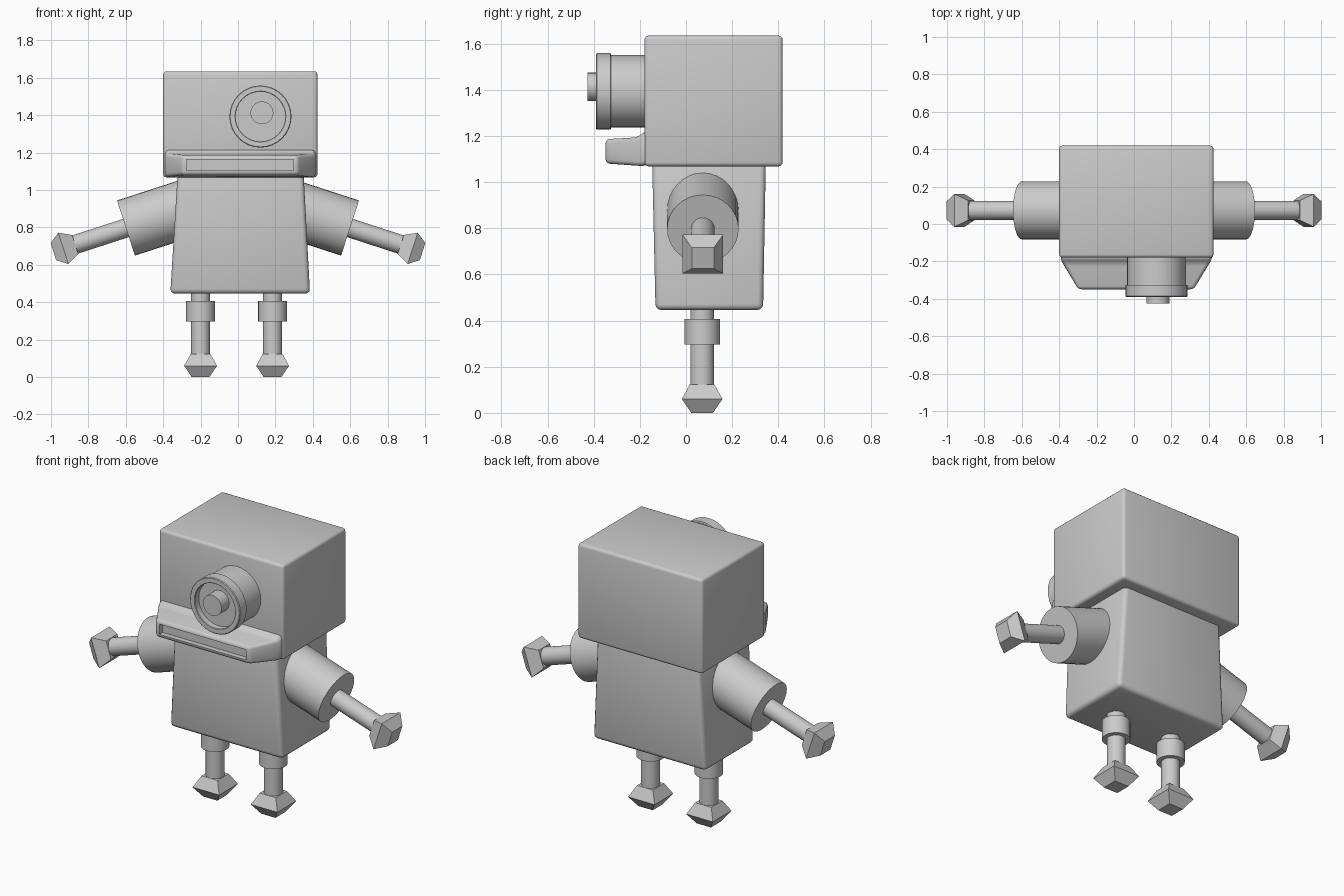
import bpy, bmesh
from math import sin, cos, pi, radians
from mathutils import Matrix

if "Cube" in bpy.data.objects:
    bpy.data.objects.remove(bpy.data.objects["Cube"])


def rect(x0, x1, y0, y1):
    return [(x0, y0), (x1, y0), (x1, y1), (x0, y1)]


def square(h):
    return rect(-h, h, -h, h)


def circle(r, n=32, cx=0, cy=0):
    return [(cx + r * cos(2 * pi * i / n), cy + r * sin(2 * pi * i / n)) for i in range(n)]


def loft(name, rings, matrix=Matrix(), bevel=0, slot=None, smooth=True):
    """Skin (height, outline) rings along local z, capping both ends."""
    bm = bmesh.new()
    loops = [[bm.verts.new((x, y, h)) for x, y in pts] for h, pts in rings]
    n = len(loops[0])
    for a, b in zip(loops, loops[1:]):
        for i in range(n):
            bm.faces.new((a[i], a[(i + 1) % n], b[(i + 1) % n], b[i]))
    bm.faces.new(loops[0][::-1])
    bm.faces.new(loops[-1])
    bmesh.ops.recalc_face_normals(bm, faces=bm.faces)
    if bevel:
        edges = [e for e in bm.edges if e.calc_face_angle() > 0.35]
        bmesh.ops.bevel(bm, geom=edges, offset=bevel, segments=3, profile=0.5, affect='EDGES')
    if slot:
        front = max((f for f in bm.faces if f.normal.z > 0.99), key=lambda f: f.calc_area())
        bmesh.ops.inset_individual(bm, faces=[front], thickness=slot[0])
        bmesh.ops.inset_individual(bm, faces=[front], thickness=0.0005, depth=-slot[1])
    mesh = bpy.data.meshes.new(name)
    bm.to_mesh(mesh)
    bm.free()
    ob = bpy.data.objects.new(name, mesh)
    bpy.context.collection.objects.link(ob)
    ob.matrix_world = matrix
    if smooth:
        bpy.ops.object.select_all(action='DESELECT')
        ob.select_set(True)
        bpy.context.view_layer.objects.active = ob
        bpy.ops.object.shade_smooth_by_angle(angle=radians(35))
    return ob


FORWARD = Matrix.Rotation(radians(90), 4, 'X')   # local z -> -y, local y -> z
LIMB_Y = 0.073

# Head and tapered torso
loft("head", [(1.068, rect(-0.40, 0.425, -0.18, 0.419)),
              (1.635, rect(-0.40, 0.425, -0.18, 0.419))], bevel=0.018)
loft("torso", [(0.446, rect(-0.362, 0.385, -0.132, 0.334)),
               (1.10, rect(-0.322, 0.350, -0.147, 0.346))], bevel=0.025)

# Jaw with flared root and mouth slot
loft("jaw", [(0.140, rect(-0.380, 0.405, 1.090, 1.200)),
             (0.178, rect(-0.396, 0.421, 1.069, 1.222)),
             (0.208, rect(-0.382, 0.405, 1.071, 1.194)),
             (0.349, rect(-0.298, 0.319, 1.081, 1.186))],
     FORWARD, bevel=0.018, slot=(0.006, 0.03))

# Eye: barrel, rim with recessed lens, pupil
eye = FORWARD @ Matrix.Translation((0.12, 1.393, 0))
loft("eye_barrel", [(0.15, circle(0.157)), (0.335, circle(0.157))], eye)
loft("eye_rim", [(0.325, circle(0.16)), (0.327, circle(0.166)), (0.386, circle(0.166)),
                 (0.39, circle(0.162)), (0.39, circle(0.136)), (0.387, circle(0.133)),
                 (0.352, circle(0.133))], eye)
loft("eye_pupil", [(0.33, circle(0.061, 32, 0.008, 0.02)),
                   (0.426, circle(0.061, 32, 0.008, 0.02))], eye)

# Arms: thick sleeve, thin rod, faceted hand
for side, s in (("left", -1), ("right", 1)):
    m = Matrix.Translation((s * 0.599, LIMB_Y, 0.797)) @ Matrix.Rotation(s * radians(108), 4, 'Y')
    loft(side + "_sleeve", [(-0.36, circle(0.155)), (0, circle(0.155))], m)
    loft(side + "_forearm", [(-0.02, circle(0.051)), (0.31, circle(0.051))], m)
    loft(side + "_hand", [(0.285, square(0.053)), (0.352, square(0.088)),
                          (0.408, square(0.048))], m, smooth=False)

# Legs: rod, collar, faceted foot
for side, x in (("left", -0.2), ("right", 0.185)):
    m = Matrix.Translation((x, LIMB_Y - 0.003, 0))
    loft(side + "_leg", [(0.1, circle(0.051)), (0.47, circle(0.051))], m)
    loft(side + "_collar", [(0.296, circle(0.077)), (0.406, circle(0.077))], m)
    loft(side + "_foot", [(0, square(0.047)), (0.06, square(0.088)),
                          (0.124, square(0.053))], m, smooth=False)
